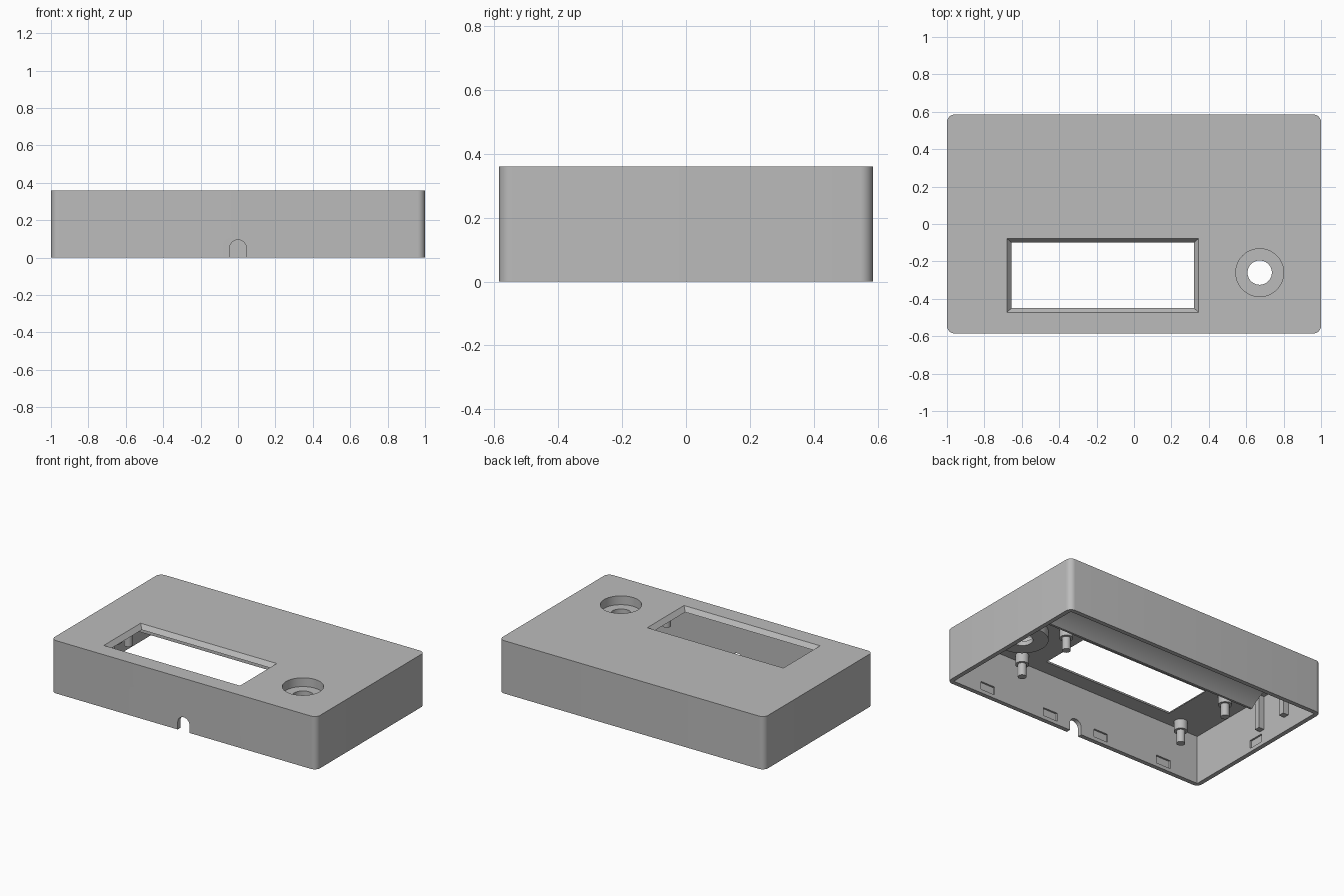
import bpy, bmesh, math
from mathutils import Vector

if "Cube" in bpy.data.objects:
    bpy.data.objects.remove(bpy.data.objects["Cube"], do_unlink=True)

grey = bpy.data.materials.new("plain_grey")
grey.use_nodes = True
grey.diffuse_color = (0.5, 0.5, 0.5, 1)
grey.node_tree.nodes["Principled BSDF"].inputs["Base Color"].default_value = grey.diffuse_color

H, HX, HY, WALL = 0.36, 1.0, 0.585, 0.03
CEIL = H - WALL


def finish(name, bm):
    bmesh.ops.recalc_face_normals(bm, faces=bm.faces)
    mesh = bpy.data.meshes.new(name)
    bm.to_mesh(mesh)
    bm.free()
    mesh.materials.append(grey)
    obj = bpy.data.objects.new(name, mesh)
    bpy.context.collection.objects.link(obj)
    return obj


def extrude(name, points, direction):
    """Solid from a flat outline pushed along a direction."""
    bm = bmesh.new()
    face = bm.faces.new([bm.verts.new(p) for p in points])
    out = bmesh.ops.extrude_face_region(bm, geom=[face])["geom"]
    verts = [v for v in out if isinstance(v, bmesh.types.BMVert)]
    bmesh.ops.translate(bm, verts=verts, vec=Vector(direction))
    return finish(name, bm)


def box(name, x0, x1, y0, y1, z0, z1):
    pts = [(x0, y0, z0), (x1, y0, z0), (x1, y1, z0), (x0, y1, z0)]
    return extrude(name, pts, (0, 0, z1 - z0))


def cylinder(name, x, y, r, z0, z1, n=48):
    turn = [2 * math.pi * i / n for i in range(n)]
    pts = [(x + r * math.cos(a), y + r * math.sin(a), z0) for a in turn]
    return extrude(name, pts, (0, 0, z1 - z0))


def combine(target, tool, operation):
    mod = target.modifiers.new("combine", "BOOLEAN")
    mod.operation, mod.solver, mod.object = operation, "EXACT", tool
    deps = bpy.context.evaluated_depsgraph_get()
    result = bpy.data.meshes.new_from_object(target.evaluated_get(deps))
    target.modifiers.clear()
    target.data = result
    bpy.data.objects.remove(tool, do_unlink=True)


# Rounded outer case
R, STEPS = 0.04, 8
outline = []
for k, (sx, sy) in enumerate([(1, 1), (-1, 1), (-1, -1), (1, -1)]):
    for i in range(STEPS + 1):
        a = math.pi / 2 * (k + i / STEPS)
        outline.append((sx * (HX - R) + R * math.cos(a),
                        sy * (HY - R) + R * math.sin(a), 0))
case = extrude("case", outline, (0, 0, H))

# Hollow inside, open underneath
IX, IY = HX - WALL, HY - WALL
combine(case, box("hollow", -IX, IX, -IY, IY, -0.1, CEIL), "DIFFERENCE")

# Knob recess with its cup and shaft hole
KX, KY = 0.672, -0.26
combine(case, cylinder("knob_cup", KX, KY, 0.16, 0.27, H - 0.01), "UNION")
combine(case, cylinder("knob_recess", KX, KY, 0.128, 0.30, H + 0.1), "DIFFERENCE")
combine(case, cylinder("knob_hole", KX, KY, 0.065, 0.2, H + 0.1), "DIFFERENCE")

# Display window with sloping sides
bm = bmesh.new()
bmesh.ops.create_cube(bm, size=1)
for v in bm.verts:
    top = v.co.z > 0
    half_x, half_y = (0.513, 0.198) if top else (0.488, 0.175)
    v.co = (-0.167 + math.copysign(half_x, v.co.x),
            -0.275 + math.copysign(half_y, v.co.y), H if top else CEIL)
top_face = max(bm.faces, key=lambda f: f.calc_center_median().z)
low_face = min(bm.faces, key=lambda f: f.calc_center_median().z)
for face, dz in ((top_face, 0.05), (low_face, -0.05)):
    out = bmesh.ops.extrude_face_region(bm, geom=[face])["geom"]
    bmesh.ops.translate(bm, verts=[g for g in out if isinstance(g, bmesh.types.BMVert)],
                        vec=(0, 0, dz))
    bm.faces.remove(face)
combine(case, finish("window_cutter", bm), "DIFFERENCE")

# Arched cable notch in the front wall
arch = [(0.045 * math.cos(math.pi * i / 16), -HY - 0.1,
         0.05 + 0.045 * math.sin(math.pi * i / 16)) for i in range(17)]
arch += [(-0.045, -HY - 0.1, -0.1), (0.045, -HY - 0.1, -0.1)]
combine(case, extrude("cable_notch", arch, (0, 0.2, 0)), "DIFFERENCE")

# Snap pockets along the inner walls
D = 0.012
for s in (-1, 1):
    for x in (-0.7, -0.2, 0.2, 0.7):
        y0, y1 = sorted((s * (IY - 0.02), s * (IY + D)))
        combine(case, box("snap", x - 0.055, x + 0.055, y0, y1, 0.025, 0.08), "DIFFERENCE")
    x0, x1 = sorted((s * (IX - 0.02), s * (IX + D)))
    combine(case, box("snap", x0, x1, -0.055, 0.055, 0.025, 0.08), "DIFFERENCE")

# Board standoffs with locating pins
for x in (-0.78, 0.485):
    for y in (-0.485, -0.065):
        cylinder("standoff", x, y, 0.042, 0.265, CEIL + 0.01, 24)
        cylinder("standoff_pin", x, y, 0.027, 0.18, 0.27, 24)

# Curved battery cradle under the ceiling
CY, CZ, CR = 0.30, -0.05, 0.379
start = math.acos(-0.25 / CR)
cradle = []
for i in range(17):
    a = start + (math.pi / 2 - start) * i / 16
    cradle.append((-0.9, CY + CR * math.cos(a), CZ + CR * math.sin(a)))
cradle += [(-0.9, CY, CEIL + 0.005), (-0.9, 0.035, CEIL + 0.005), (-0.9, 0.035, 0.235)]
extrude("battery_cradle", cradle, (1.8, 0, 0))

# Ribs on the end walls holding the battery
for s in (-1, 1):
    for y in (0.06, 0.29):
        x0, x1 = sorted((s * 0.93, s * (IX + 0.005)))
        box("battery_rib", x0, x1, y - 0.02, y + 0.02, 0.1, CEIL + 0.005)

# Smooth the round parts, keep edges sharp
bpy.ops.object.select_all(action="DESELECT")
for obj in bpy.context.collection.objects:
    if obj.type == "MESH":
        obj.select_set(True)
        bpy.context.view_layer.objects.active = obj
bpy.ops.object.shade_smooth_by_angle(angle=math.radians(30))
